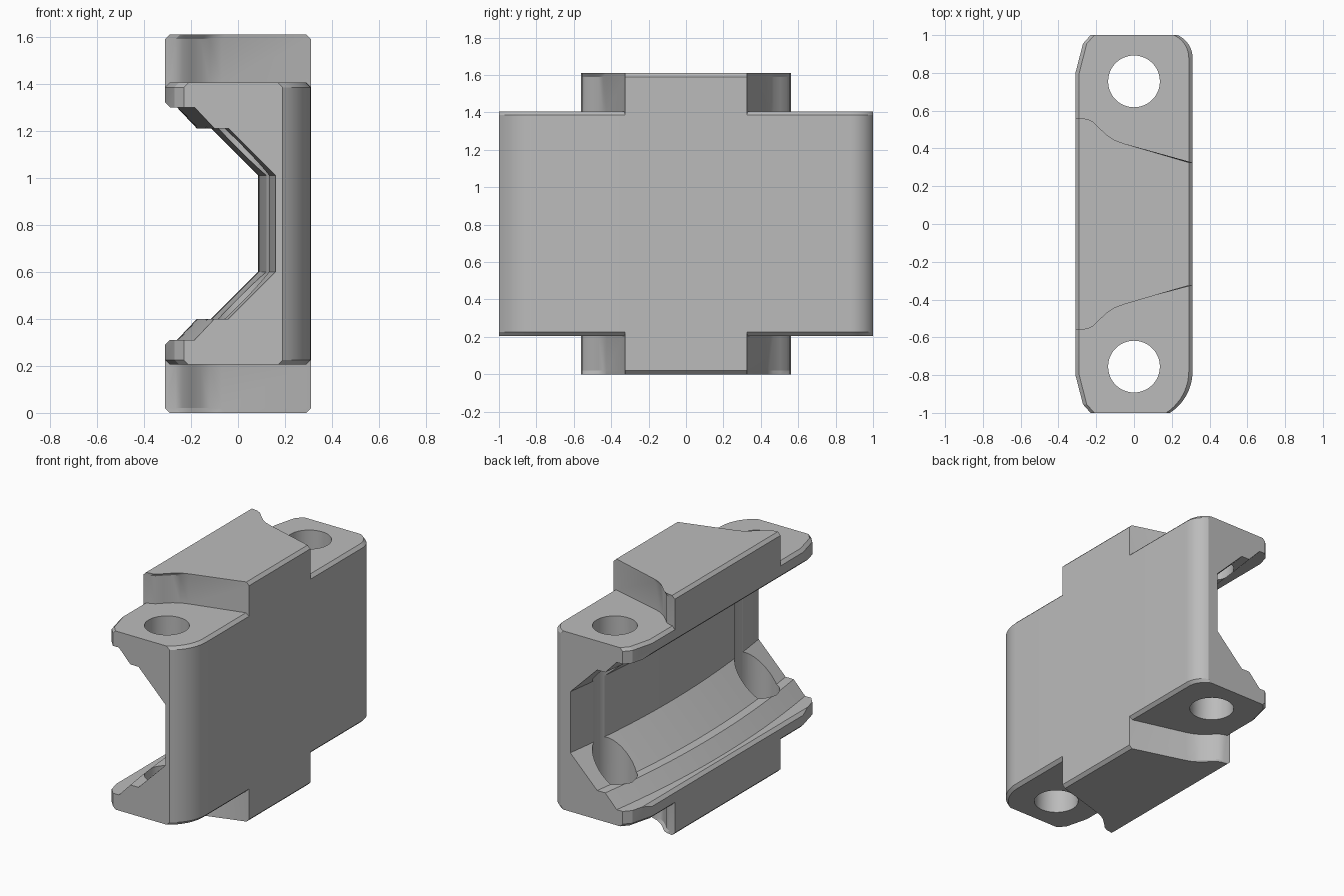
import bpy, bmesh, math

MID = 0.805          # mid height, the part is mirrored above and below it
CHAMFER = 0.02

cube = bpy.data.objects.get("Cube")
if cube:
    bpy.data.objects.remove(cube, do_unlink=True)

grey = bpy.data.materials.new("light_grey")
grey.use_nodes = True
grey.diffuse_color = (0.5, 0.5, 0.5, 1)
grey.node_tree.nodes["Principled BSDF"].inputs["Base Color"].default_value = (0.5, 0.5, 0.5, 1)


def loft(name, rings):
    """Closed solid through a list of equal-length point rings."""
    bm = bmesh.new()
    loops = [[bm.verts.new(p) for p in ring] for ring in rings]
    n = len(loops[0])
    for a, b in zip(loops, loops[1:]):
        for i in range(n):
            j = (i + 1) % n
            bm.faces.new((a[i], a[j], b[j], b[i]))
    bm.faces.new(loops[0])
    bm.faces.new(loops[-1])
    bmesh.ops.recalc_face_normals(bm, faces=bm.faces)
    mesh = bpy.data.meshes.new(name)
    bm.to_mesh(mesh)
    bm.free()
    mesh.materials.append(grey)
    obj = bpy.data.objects.new(name, mesh)
    bpy.context.collection.objects.link(obj)
    return obj


def chamfered_block(name, plan, half_height):
    """Upright prism whose long sides are chamfered at top and bottom."""
    rings = []
    for dz, inset in ((-half_height, CHAMFER), (CHAMFER - half_height, 0),
                      (half_height - CHAMFER, 0), (half_height, CHAMFER)):
        rings.append([(x - math.copysign(inset, x), y, MID + dz) for x, y in plan])
    return loft(name, rings)


def corner_arc(depth, length, side, steps=10):
    """Rounded corner running from the +x side to the end face."""
    r = (depth ** 2 + length ** 2) / (2 * depth)
    sweep = math.asin(length / r)
    return [(0.31 - r + r * math.cos(sweep * i / steps),
             side * (1 - length + r * math.sin(sweep * i / steps)))
            for i in range(steps + 1)]


def combine(obj, other, operation):
    mod = obj.modifiers.new(other.name, 'BOOLEAN')
    mod.operation = operation
    mod.solver = 'EXACT'
    mod.object = other
    bpy.context.view_layer.objects.active = obj
    bpy.ops.object.modifier_apply(modifier=mod.name)
    bpy.data.objects.remove(other, do_unlink=True)


# Main body with rounded corners on one side and clipped ones on the other
clipped = [(-0.23, 1), (-0.27, 0.955), (-0.31, 0.8)]
plan = corner_arc(0.08, 0.12, 1) + clipped
plan += [(x, -y) for x, y in reversed(clipped)]
plan += list(reversed(corner_arc(0.12, 0.22, -1)))
body = chamfered_block("bracket_body", plan, 0.6)

# Taller centre block with flared sides
flare = [(0.31, 0.325), (-0.07, 0.425), (-0.12, 0.443), (-0.16, 0.468),
         (-0.2, 0.505), (-0.235, 0.54), (-0.265, 0.555), (-0.31, 0.562)]
plan = flare + [(x, -y) for x, y in reversed(flare)]
combine(body, chamfered_block("centre_block", plan, MID), 'UNION')

# Stepped cavity, bowed along its length: x, half height, bow amount
half = [(0.16, 0.205, 1), (-0.04, 0.405, 1), (-0.10, 0.405, 1), (-0.185, 0.495, 1),
        (-0.29, 0.495, 0), (-0.32, 0.525, 0), (-0.5, 0.525, 0)]
section = half + [(x, -h, w) for x, h, w in reversed(half)]
rings = []
for i in range(33):
    y = 1.02 * (i / 16 - 1)
    bow = 0.075 * (1 - y * y)
    rings.append([(x - w * bow, y, MID + h) for x, h, w in section])
combine(body, loft("cavity_cutter", rings), 'DIFFERENCE')

# Bolt holes through both flanges
for side in (-1, 1):
    circle = [math.tau * i / 48 for i in range(48)]
    rings = [[(0.137 * math.cos(a), side * 0.755 + 0.137 * math.sin(a), z) for a in circle]
             for z in (-0.1, 1.8)]
    combine(body, loft("hole_cutter", rings), 'DIFFERENCE')

# Smooth rounds, sharp edges
bpy.ops.object.select_all(action='DESELECT')
body.select_set(True)
bpy.context.view_layer.objects.active = body
bpy.ops.object.shade_smooth_by_angle(angle=math.radians(20))
